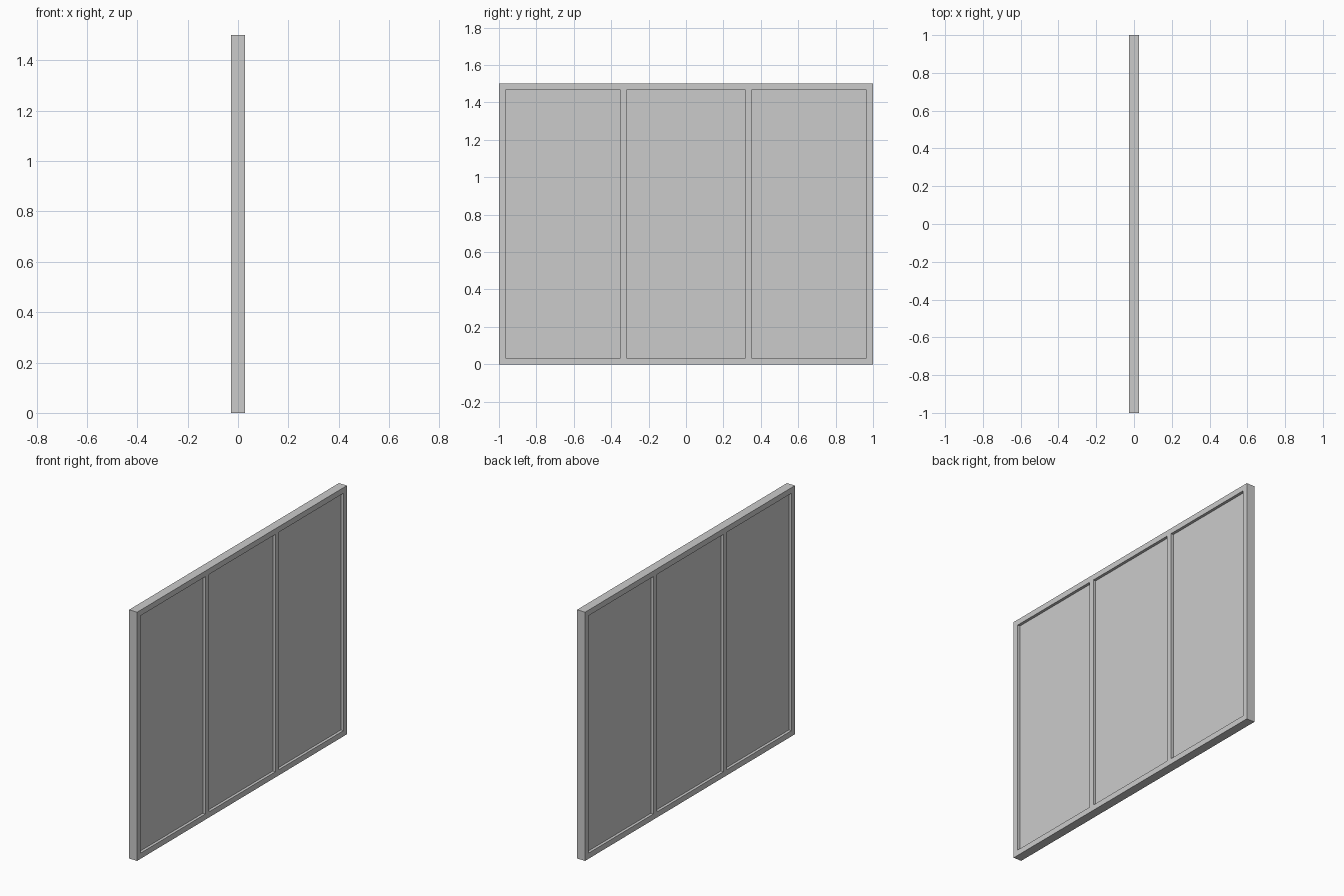
import bpy, bmesh

if "Cube" in bpy.data.objects:
    bpy.data.objects.remove(bpy.data.objects["Cube"])

HALF_X = 0.027      # half depth of the frame
PANE_X = 0.010      # half depth of the recessed panels
BORDER = 0.034      # outer rail and stile width
BAR = 0.016         # half width of the two dividing bars
HEIGHT = 1.5

YS = [-1, -1 + BORDER, -1/3 - BAR, -1/3 + BAR, 1/3 - BAR, 1/3 + BAR, 1 - BORDER, 1]
ZS = [0, BORDER, HEIGHT - BORDER, HEIGHT]


def slab(name, ys, zs, half, is_open=lambda i, j: False):
    """Solid slab made from a grid of cells, leaving the open cells out."""
    bm = bmesh.new()
    grid = [[bm.verts.new((-half, y, z)) for z in zs] for y in ys]
    for i in range(len(ys) - 1):
        for j in range(len(zs) - 1):
            if not is_open(i, j):
                bm.faces.new((grid[i][j], grid[i+1][j], grid[i+1][j+1], grid[i][j+1]))
    ext = bmesh.ops.extrude_face_region(bm, geom=bm.faces[:], use_keep_orig=True)
    moved = [v for v in ext["geom"] if isinstance(v, bmesh.types.BMVert)]
    bmesh.ops.translate(bm, verts=moved, vec=(2 * half, 0, 0))
    bmesh.ops.recalc_face_normals(bm, faces=bm.faces[:])
    mesh = bpy.data.meshes.new(name)
    bm.to_mesh(mesh)
    bm.free()
    obj = bpy.data.objects.new(name, mesh)
    bpy.context.collection.objects.link(obj)
    return obj


# Frame with three openings
slab("frame", YS, ZS, HALF_X, lambda i, j: j == 1 and i % 2 == 1)

# Recessed panel in each opening
for n, i in enumerate((1, 3, 5), 1):
    slab(f"panel_{n}", YS[i:i+2], ZS[1:3], PANE_X)
